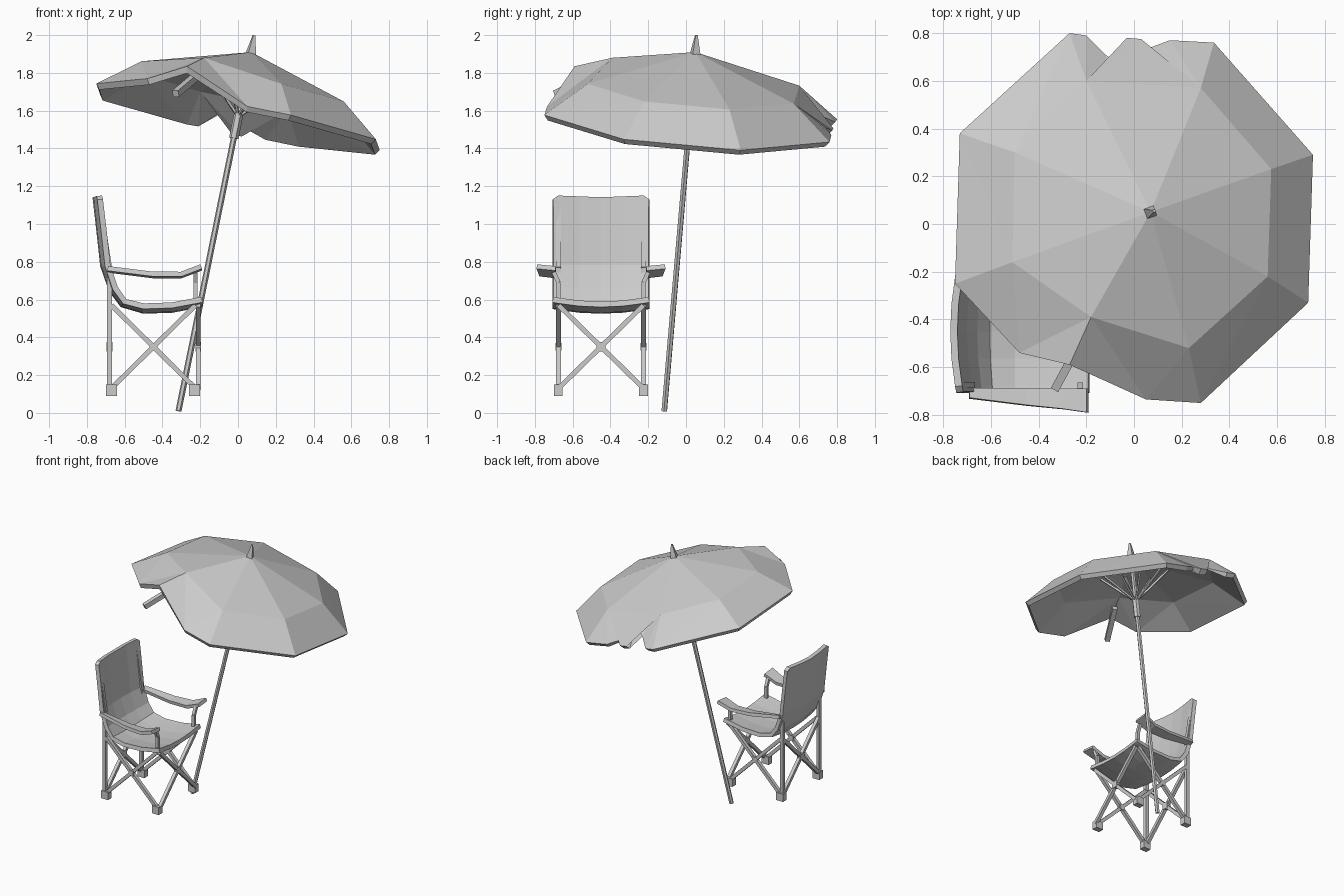
import bpy, bmesh, math
from mathutils import Vector, Matrix

if "Cube" in bpy.data.objects:
    bpy.data.objects.remove(bpy.data.objects["Cube"])

grey = bpy.data.materials.new("plain_grey")
grey.use_nodes = True
grey.diffuse_color = (0.6, 0.6, 0.6, 1)
grey.node_tree.nodes["Principled BSDF"].inputs["Base Color"].default_value = (0.6, 0.6, 0.6, 1)


def add(name, bm, thick=0, offset=-1):
    bmesh.ops.recalc_face_normals(bm, faces=bm.faces)
    mesh = bpy.data.meshes.new(name)
    bm.to_mesh(mesh)
    bm.free()
    mesh.materials.append(grey)
    obj = bpy.data.objects.new(name, mesh)
    bpy.context.scene.collection.objects.link(obj)
    if thick:
        mod = obj.modifiers.new("thickness", 'SOLIDIFY')
        mod.thickness, mod.offset = thick, offset
    return obj


def bar(name, path, r1, r2=None, sides=4):
    """Straight bars joined along a path."""
    bm = bmesh.new()
    for a, b in zip(path, path[1:]):
        a, b = Vector(a), Vector(b)
        d = b - a
        m = (Matrix.Translation((a + b) / 2) @ d.to_track_quat('Z', 'Y').to_matrix().to_4x4()
             @ Matrix.Rotation(math.pi / sides, 4, 'Z'))
        bmesh.ops.create_cone(bm, cap_ends=True, segments=sides, radius1=r1,
                              radius2=r1 if r2 is None else r2, depth=d.length, matrix=m)
    return add(name, bm)


def box(name, centre, size):
    bm = bmesh.new()
    bmesh.ops.create_cube(bm, size=1, matrix=Matrix.Translation(centre) @ Matrix.Diagonal((*size, 1)))
    return add(name, bm)


# Tilted parasol: pole, collar and finial share one axis
foot, apex = Vector((-.315, -.115, .01)), Vector((.07, .05, 1.91))
axis = apex - foot
bar("parasol_pole", [foot, apex - axis * .01], .016, sides=6)
bar("pole_collar", [foot + axis * .76, foot + axis * .83], .025, sides=6)
bar("finial", [apex - axis * .01, (.085, .055, 2)], .033, .008)


def tilted(x, y, base):
    return Vector((x, y, base - .204 * (x - apex.x) - .087 * (y - apex.y)))


# Canopy: middle ring, then the rim of each panel including its torn edges
middle = [tilted(x, y, 1.725) for x, y in [
    (.28, .57), (.575, .23), (.56, -.22), (.23, -.52),
    (-.18, -.39), (-.51, -.16), (-.5, .3), (-.2, .6)]]
middle[4].z = 1.88
C, D, E, F, H, A, B = [tilted(x, y, 1.55) for x, y in [
    (.335, .76), (.75, .29), (.73, -.33), (.28, -.75), (-.75, -.25), (-.73, .38), (-.27, .8)]]
tear = Vector((-.27, -.59, 1.835))
rims = [[C, D], [D, E], [E, F],
        [F, tilted(.05, -.735, 1.55), tear],
        [tear, Vector((-.48, -.54, 1.77)), H],
        [H, A], [A, B],
        [B, tilted(-.2, .79, 1.55), tilted(-.07, .66, 1.62), tilted(-.03, .78, 1.55),
         tilted(.03, .775, 1.55), tilted(.07, .74, 1.57), tilted(.15, .77, 1.55), C]]
bm = bmesh.new()
top = bm.verts.new(apex)
ring = [bm.verts.new(p) for p in middle]
cache = {}


def rim_vert(p):
    return cache.setdefault(tuple(p), None) or cache.update({tuple(p): bm.verts.new(p)}) or cache[tuple(p)]


for i, rim in enumerate(rims):
    a, b = ring[i], ring[(i + 1) % 8]
    edge = [rim_vert(p) for p in rim]
    bm.faces.new((top, a, b))
    # Fan the panel from both ring corners so every piece stays flat
    half = len(edge) // 2
    for j in range(len(edge) - 1):
        bm.faces.new((a if j < half else b, edge[j], edge[j + 1]))
    bm.faces.new((a, edge[half], b))
bmesh.ops.dissolve_limit(bm, angle_limit=.03, verts=bm.verts, edges=bm.edges)
canopy = add("canopy", bm, .035)
canopy.modifiers["thickness"].use_even_offset = True

# Struts from the collar, and the broken rib poking out of the tear
for p in middle:
    end = apex.lerp(p, .45) - Vector((0, 0, .03))
    bar("canopy_strut", [foot + axis * .82, end], .009)
bar("broken_rib", [(-.2, -.45, 1.8), (-.33, -.69, 1.69)], .025)

# Chair fabric: one sagging sheet for the seat and the back
MID = -.45
profile = [(-.73, 1.15), (-.712, .98), (-.69, .78), (-.65, .66), (-.6, .59),
           (-.5, .565), (-.35, .57), (-.19, .6)]
normals = [(-1, 0)] * 3 + [(-.8, -.4), (-.5, -.7)] + [(0, -1)] * 3
across = [-1, -.9, -.45, 0, .45, .9, 1]
bm = bmesh.new()
grid = []
for k, ((x, z), (nx, nz)) in enumerate(zip(profile, normals)):
    row = []
    for t in across:
        sag = .025 * (1 - t * t)
        drop = .02 * (abs(t) == 1) + .01 * (1 - abs(t)) if k == 0 else 0
        row.append(bm.verts.new((x + nx * sag, MID + .255 * t, z + nz * sag - drop)))
    grid.append(row)
for r, s in zip(grid, grid[1:]):
    for j in range(len(across) - 1):
        bm.faces.new((r[j], r[j + 1], s[j + 1], s[j]))
add("seat_and_back", bm, .03, 0)

# Chair frame, mirrored about its middle
BACK, FRONT, HALF = -.67, -.225, .225
for side in (-1, 1):
    y = MID + side * HALF
    bar("back_post", [(-.68, y, .12), (-.68, y, .77), (-.735, y, 1.13)], .018)
    bar("arm_post", [(FRONT, y, .57), (FRONT, y, .69), (FRONT, y + side * .025, .745)], .016)
    bar("side_brace", [(BACK, y, .13), (FRONT, y, .57)], .018)
    bar("side_brace", [(FRONT, y, .13), (BACK, y, .57)], .018)
    box("side_brace_hub", ((BACK + FRONT) / 2, y, .35), (.04, .03, .04))
    for x in (BACK, FRONT - .005):
        box("foot", (x, y, .12), (.06, .045, .06))
    # Armrest widens towards the front
    bm = bmesh.new()
    rows = []
    for x, z, w in [(-.69, .765, .04), (-.45, .735, .07), (-.3, .735, .085), (-.195, .775, .1)]:
        rows.append([bm.verts.new((x, MID + side * .24, z - .01)),
                     bm.verts.new((x, MID + side * (.24 + w), z))])
    for r, s in zip(rows, rows[1:]):
        bm.faces.new((r[0], r[1], s[1], s[0]))
    add("armrest", bm, .025, 0)

for name, x in (("front_brace", -.21), ("back_brace", -.68)):
    for s in (-1, 1):
        bar(name, [(x, MID - s * HALF, .13), (x, MID + s * HALF, .57)], .018)
    box(name + "_hub", (x, MID, .35), (.03, .05, .05))
